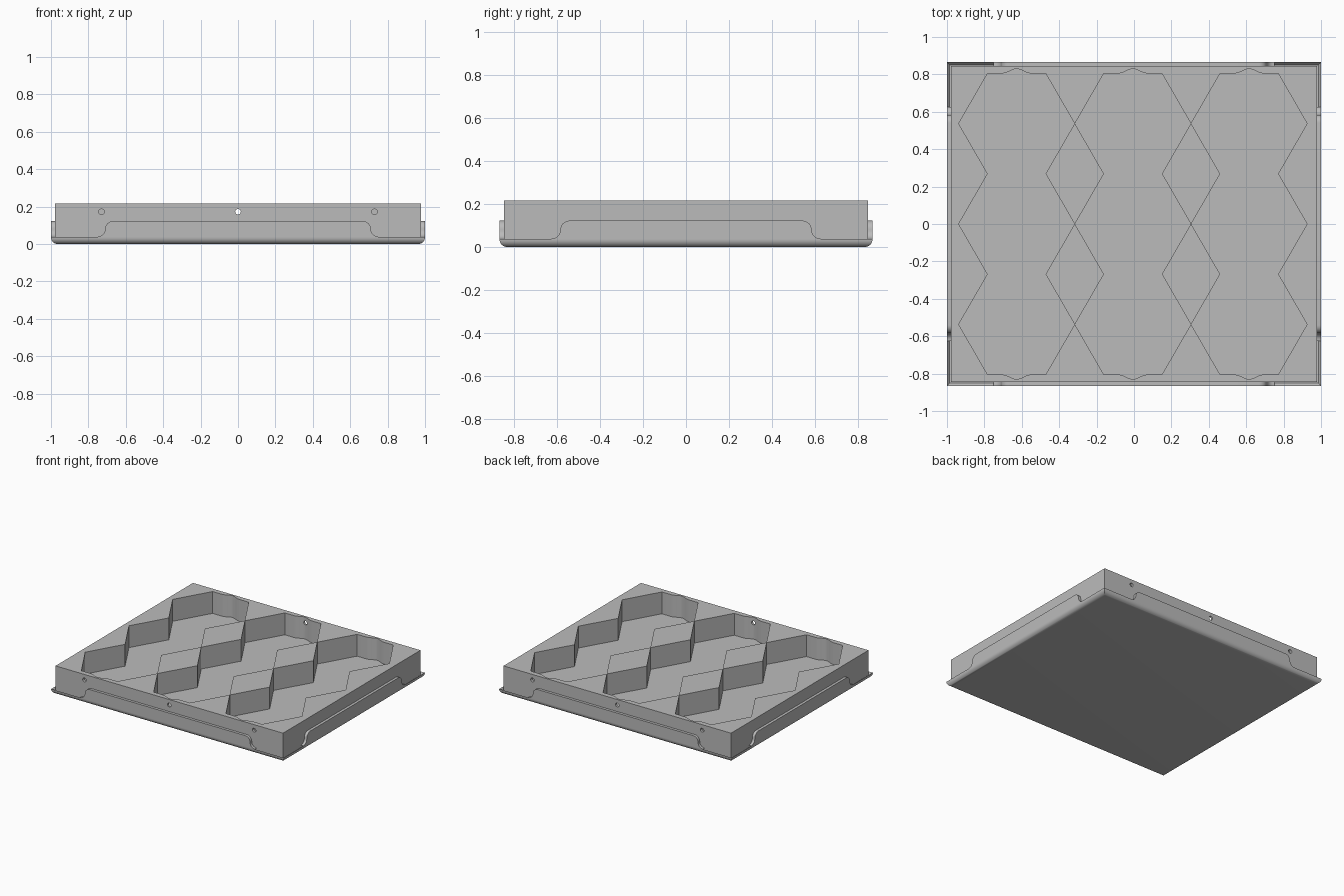
import bpy, bmesh, math
from mathutils import Matrix, Vector

if "Cube" in bpy.data.objects:
    bpy.data.objects.remove(bpy.data.objects["Cube"])

HX, HY = 1.0, 0.866          # half size of the tray
TOP, LIP, TAB = 0.215, 0.038, 0.122
SHEET = 0.021

grey = bpy.data.materials.new("neutral grey")
grey.use_nodes = True
grey.diffuse_color = (0.5, 0.5, 0.5, 1)
grey.node_tree.nodes["Principled BSDF"].inputs["Base Color"].default_value = grey.diffuse_color


def to_object(name, bm, smooth=False):
    bmesh.ops.recalc_face_normals(bm, faces=bm.faces)
    mesh = bpy.data.meshes.new(name)
    bm.to_mesh(mesh)
    bm.free()
    mesh.materials.append(grey)
    obj = bpy.data.objects.new(name, mesh)
    bpy.context.collection.objects.link(obj)
    bpy.ops.object.select_all(action='DESELECT')
    obj.select_set(True)
    bpy.context.view_layer.objects.active = obj
    if smooth:
        bpy.ops.object.shade_smooth_by_angle(angle=math.radians(35))
    return obj


def box(lo, hi):
    lo, hi = Vector(lo), Vector(hi)
    bm = bmesh.new()
    bmesh.ops.create_cube(bm, size=1, matrix=Matrix.Translation((lo + hi) / 2)
                          @ Matrix.Diagonal((*(hi - lo), 1)))
    return bm


def prism(points, offset):
    bm = bmesh.new()
    face = bm.faces.new([bm.verts.new(p) for p in points])
    new = bmesh.ops.extrude_face_region(bm, geom=[face])["geom"]
    bmesh.ops.translate(bm, vec=offset,
                        verts=[v for v in new if isinstance(v, bmesh.types.BMVert)])
    return bm


def cut(target, cutter):
    cutter.hide_render = True
    mod = target.modifiers.new("cut", 'BOOLEAN')
    mod.operation, mod.solver, mod.object = 'DIFFERENCE', 'EXACT', cutter
    bpy.context.view_layer.objects.active = target
    bpy.ops.object.modifier_apply(modifier=mod.name)
    bpy.data.objects.remove(cutter)


# Tray pan: shallow sheet with rounded bottom edges and a low lip
bm = box((-HX, -HY, 0), (HX, HY, LIP))
top = max(bm.faces, key=lambda f: f.calc_center_median().z)
bmesh.ops.inset_individual(bm, faces=[top], thickness=SHEET)
bmesh.ops.translate(bm, verts=top.verts, vec=(0, 0, SHEET - LIP))
low = [e for e in bm.edges if all(v.co.z < 0.001 for v in e.verts)]
bmesh.ops.bevel(bm, geom=low, offset=LIP - 0.003, segments=8, profile=0.5, affect='EDGES')
to_object("tray_pan", bm, smooth=True)


# Raised wall tabs: S-curved ends between the lip and the full height
def tab_half(centre):
    r = (TAB - LIP) / 2
    angles = [math.pi / 2 * i / 8 for i in range(9)]
    foot = [(centre + r - r * math.sin(a), LIP + r - r * math.cos(a)) for a in angles]
    head = [(centre - r + r * math.cos(a), LIP + r + r * math.sin(a)) for a in angles]
    return foot + head[1:]


for names, centre, edge, along_x in ((("front", "back"), 0.71, HY, True),
                                     (("right", "left"), 0.583, HX, False)):
    half = tab_half(centre)
    outline = half + [(-u, z) for u, z in reversed(half)]
    for name, s in zip(names, (-1, 1)):
        if along_x:
            bm = prism([(u, s * edge, z) for u, z in outline], (0, -s * SHEET, 0))
        else:
            bm = prism([(s * edge, u, z) for u, z in outline], (-s * SHEET, 0, 0))
        to_object(name + "_wall_tab", bm, smooth=True)

# Insert block seated in the tray
bx, by = HX - SHEET - 0.001, HY - SHEET - 0.001
insert = to_object("insert_block", box((-bx, -by, SHEET), (bx, by, TOP)))

# Pockets: columns of three joined hexagons with a finger notch at each end
R = 0.31
A = R * math.sqrt(3) / 2
side = [(R if i % 2 else R / 2, (3 - i) * A) for i in range(7)]
steps = [i / 8 for i in range(-8, 9)]
notch = [(-0.075 * t, -3 * A - 0.012 * (1 + math.cos(math.pi * t))) for t in steps]
half = side + notch
column = half + [(-x, -y) for x, y in half]
for k in (-1, 0, 1):
    cx = -0.006 + k * 0.6215
    cut(insert, to_object("pocket_cutter",
                          prism([(cx + x, y, 0.045) for x, y in column], (0, 0, 0.3))))

# Small blind holes along the front and back
for s in (-1, 1):
    for x in (-0.73, 0, 0.73):
        bm = bmesh.new()
        bmesh.ops.create_cone(bm, cap_ends=True, segments=20, radius1=0.015, radius2=0.015,
                              depth=0.04, matrix=Matrix.Translation((x, s * by, 0.172))
                              @ Matrix.Rotation(math.pi / 2, 4, 'X'))
        cut(insert, to_object("hole_cutter", bm))
insert.select_set(True)
bpy.context.view_layer.objects.active = insert
bpy.ops.object.shade_smooth_by_angle(angle=math.radians(30))
